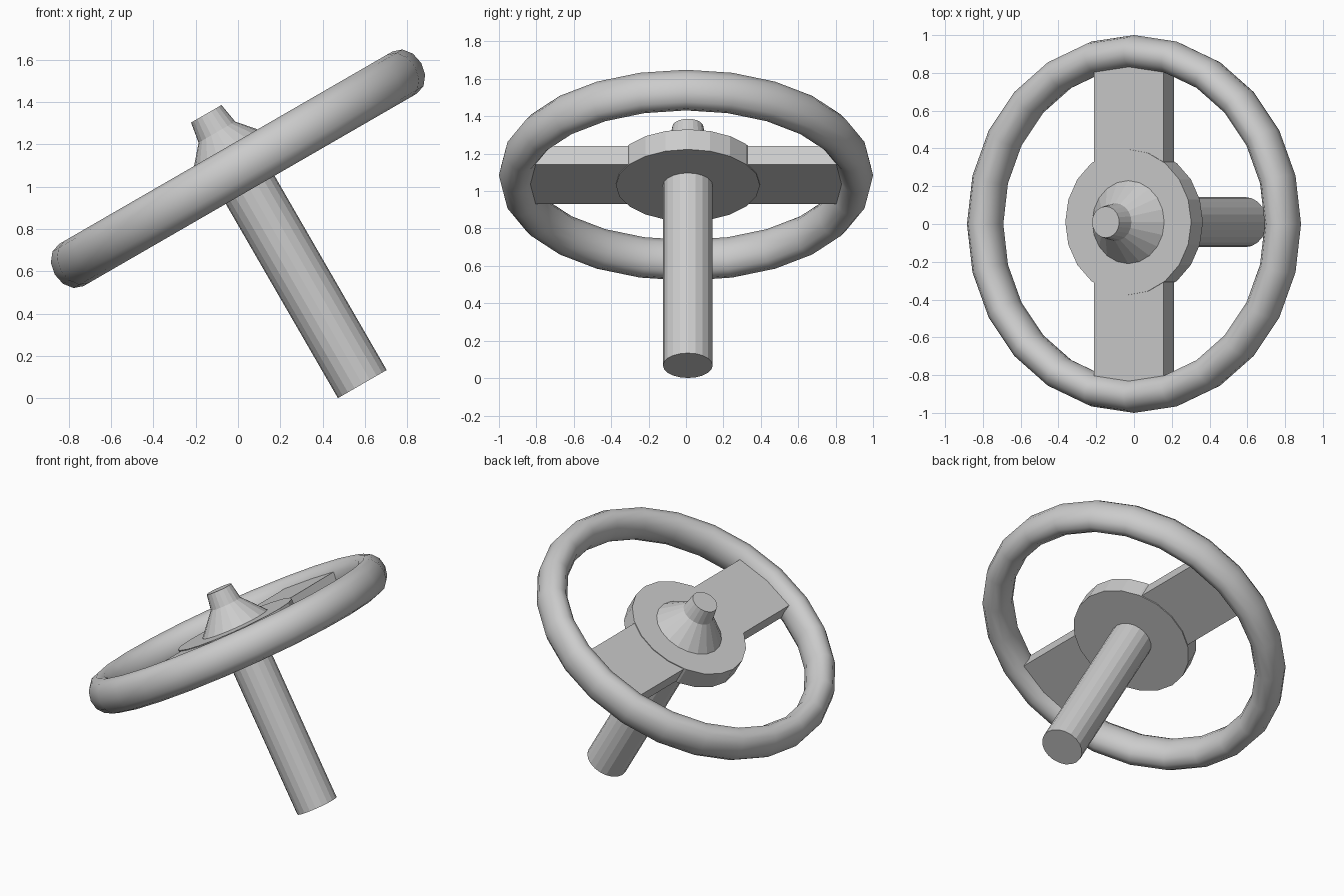
import bpy, bmesh, math
from mathutils import Matrix

if "Cube" in bpy.data.objects:
    bpy.data.objects.remove(bpy.data.objects["Cube"])

# Wheel frame: local z is the steering axis, tilted 30 degrees
TILT = Matrix.Translation((0, 0, 1.085)) @ Matrix.Rotation(math.radians(-30), 4, 'Y')


def finish(name, bm, smooth=False):
    bmesh.ops.recalc_face_normals(bm, faces=bm.faces)
    mesh = bpy.data.meshes.new(name)
    bm.to_mesh(mesh)
    bm.free()
    for p in mesh.polygons:
        p.use_smooth = smooth
    obj = bpy.data.objects.new(name, mesh)
    obj.matrix_world = TILT
    bpy.context.collection.objects.link(obj)
    return obj


def lathe(name, profile, sides, y=0.0, closed=False, smooth=False):
    """Turn a (radius, height) profile about the axis; closed=True makes a ring."""
    bm = bmesh.new()
    rings = []
    for r, h in profile:
        rings.append([bm.verts.new((r * math.cos(2 * math.pi * i / sides),
                                    y + r * math.sin(2 * math.pi * i / sides), h))
                      for i in range(sides)])
    pairs = list(zip(rings, rings[1:]))
    if closed:
        pairs.append((rings[-1], rings[0]))
    for a, b in pairs:
        for i in range(sides):
            j = (i + 1) % sides
            bm.faces.new((a[i], a[j], b[j], b[i]))
    if not closed:
        bm.faces.new(rings[0])
        bm.faces.new(rings[-1])
    return finish(name, bm, smooth)


# Rim with a slightly oval cross-section
section = [(0.91 + 0.09 * math.cos(math.pi * k / 6), 0.115 * math.sin(math.pi * k / 6))
           for k in range(12)]
lathe("rim", section, 24, closed=True, smooth=True)

# Hub disc, flared boss and column
OFF = 0.01
lathe("hub", [(0.385, -0.063), (0.385, 0.061)], 20, OFF)
lathe("horn_boss", [(0.225, 0.055), (0.1, 0.2), (0.083, 0.3)], 20, OFF)
lathe("column", [(0.133, -1.175), (0.133, -0.03)], 20, OFF)

# Two flat spokes, ends buried in the rim
for side, name in ((1, "spoke_left"), (-1, "spoke_right")):
    bm = bmesh.new()
    bmesh.ops.create_cube(bm, size=1, matrix=Matrix.Translation((0, side * 0.525, 0))
                          @ Matrix.Diagonal((0.427, 0.69, 0.112, 1)))
    finish(name, bm)
